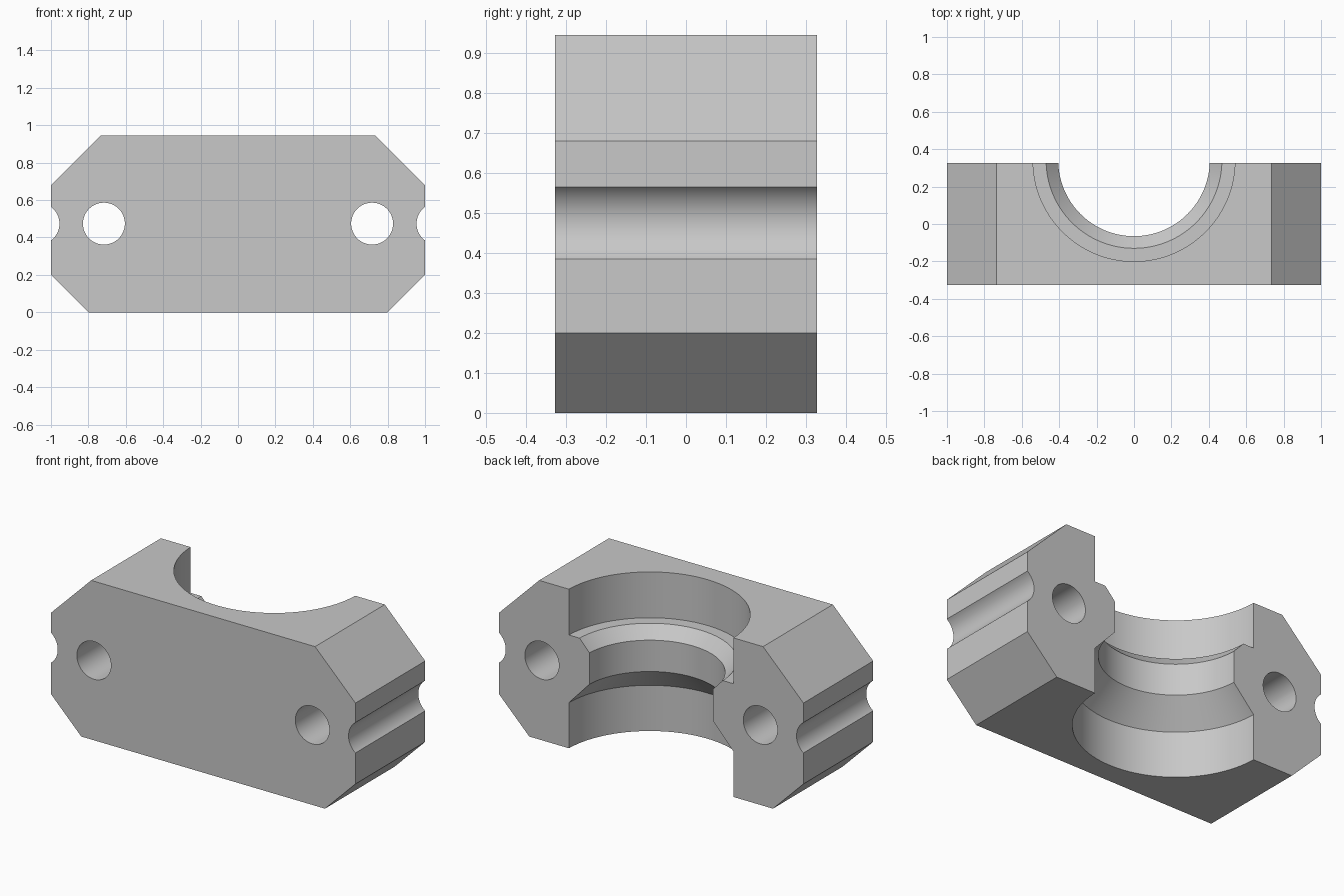
import bpy, bmesh, math

cube = bpy.data.objects.get("Cube")
if cube:
    bpy.data.objects.remove(cube, do_unlink=True)

HALF_DEPTH = 0.327
HEIGHT = 0.944
MID_Z = 0.474

grey = bpy.data.materials.new("plain_grey")
grey.use_nodes = True
grey.diffuse_color = (0.58, 0.58, 0.58, 1)
grey.node_tree.nodes["Principled BSDF"].inputs["Base Color"].default_value = (0.58, 0.58, 0.58, 1)


def make_object(name, bm):
    bmesh.ops.recalc_face_normals(bm, faces=bm.faces)
    mesh = bpy.data.meshes.new(name)
    bm.to_mesh(mesh)
    bm.free()
    obj = bpy.data.objects.new(name, mesh)
    mesh.materials.append(grey)
    bpy.context.collection.objects.link(obj)
    return obj


def extrude_xz(name, outline, half_depth):
    """Extrude a closed x-z outline along y."""
    bm = bmesh.new()
    face = bm.faces.new([bm.verts.new((x, -half_depth, z)) for x, z in outline])
    moved = bmesh.ops.extrude_face_region(bm, geom=[face])["geom"]
    verts = [v for v in moved if isinstance(v, bmesh.types.BMVert)]
    bmesh.ops.translate(bm, verts=verts, vec=(0, 2 * half_depth, 0))
    return make_object(name, bm)


def circle(cx, cz, r, steps):
    return [(cx + r * math.cos(math.tau * i / steps), cz + r * math.sin(math.tau * i / steps))
            for i in range(steps)]


def lathe(name, profile, centre_y, steps):
    """Spin an r-z profile into a closed solid around a vertical axis."""
    bm = bmesh.new()
    rings = [[bm.verts.new((x, y, z)) for x, y in circle(0, centre_y, r, steps)]
             for r, z in profile]
    for low, high in zip(rings, rings[1:]):
        for i in range(steps):
            j = (i + 1) % steps
            bm.faces.new((low[i], low[j], high[j], high[i]))
    bm.faces.new(rings[0])
    bm.faces.new(rings[-1])
    return make_object(name, bm)


# Chamfered block with a shallow round groove down each end
GROOVE_R, GROOVE_HALF = 0.112, 0.09
spread = math.asin(GROOVE_HALF / GROOVE_R)
groove_x = 1 + GROOVE_R * math.cos(spread)
groove = []
for i in range(25):
    a = spread * (i / 12 - 1)
    groove.append((groove_x - GROOVE_R * math.cos(a), MID_Z + GROOVE_R * math.sin(a)))
right_half = [(0.80, 0), (1, 0.20)] + groove + [(1, 0.68), (0.735, HEIGHT)]
outline = right_half + [(-x, z) for x, z in reversed(right_half)]
block = extrude_xz("clamp_block", outline, HALF_DEPTH)

# Stepped half bore and two bolt holes
bore_profile = [(0.54, -0.1), (0.54, 0.271), (0.405, 0.416), (0.405, 0.602),
                (0.47, 0.672), (0.54, 0.672), (0.54, HEIGHT + 0.1)]
cutters = [lathe("bore_cutter", bore_profile, 0.34, 128)]
for side, label in ((1, "left"), (-1, "right")):
    cutters.append(extrude_xz(label + "_bolt_hole_cutter",
                              circle(side * 0.717, MID_Z, 0.112, 64), 0.5))

bpy.context.view_layer.objects.active = block
for cutter in cutters:
    cutter.hide_render = True
    mod = block.modifiers.new(cutter.name, "BOOLEAN")
    mod.operation = "DIFFERENCE"
    mod.solver = "EXACT"
    mod.object = cutter
    bpy.ops.object.modifier_apply(modifier=mod.name)
    bpy.data.objects.remove(cutter, do_unlink=True)

# Smooth curved walls, crisp edges
bpy.ops.object.select_all(action="DESELECT")
block.select_set(True)
bpy.ops.object.shade_smooth_by_angle(angle=math.radians(25))
